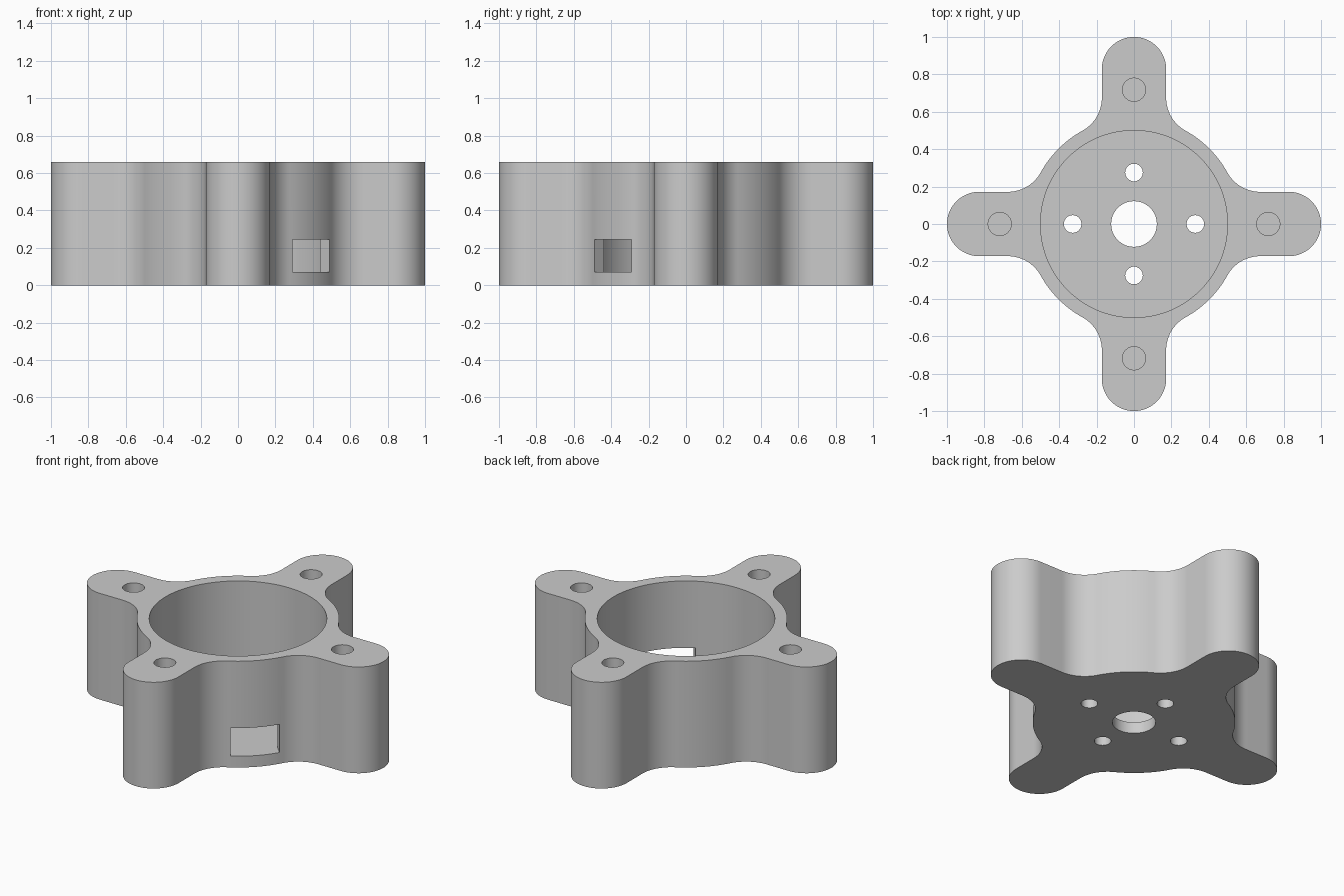
import bpy
import bmesh
from math import sin, cos, pi, atan2, sqrt, radians
from mathutils import Matrix, Vector

cube = bpy.data.objects.get("Cube")
if cube:
    bpy.data.objects.remove(cube, do_unlink=True)

HEIGHT, FLOOR = 0.66, 0.07
BODY_R, BORE_R = 0.57, 0.5
ARM_HALF, FILLET_R = 0.172, 0.2

grey = bpy.data.materials.new("plain_grey")
grey.use_nodes = True
colour = (0.6, 0.6, 0.6, 1)
grey.diffuse_color = colour
grey.node_tree.nodes["Principled BSDF"].inputs["Base Color"].default_value = colour


def arc(cx, cy, r, start, end, steps):
    return [Vector((cx + r * cos(start + (end - start) * i / steps),
                    cy + r * sin(start + (end - start) * i / steps), 0))
            for i in range(steps + 1)]


def prism(name, outline, z0, z1):
    """Extrude a closed flat outline between two heights."""
    bm = bmesh.new()
    face = bm.faces.new([bm.verts.new((p.x, p.y, z0)) for p in outline])
    new = bmesh.ops.extrude_face_region(bm, geom=[face])["geom"]
    verts = [g for g in new if isinstance(g, bmesh.types.BMVert)]
    bmesh.ops.translate(bm, verts=verts, vec=(0, 0, z1 - z0))
    bmesh.ops.recalc_face_normals(bm, faces=bm.faces)
    mesh = bpy.data.meshes.new(name)
    bm.to_mesh(mesh)
    bm.free()
    mesh.materials.append(grey)
    obj = bpy.data.objects.new(name, mesh)
    bpy.context.collection.objects.link(obj)
    return obj


def disc(x, y, r, steps=48):
    return arc(x, y, r, 0, 2 * pi, steps)[:-1]


# Outline of one arm along +x: rounded tip, fillet, then body arc
fx = sqrt((BODY_R + FILLET_R) ** 2 - (ARM_HALF + FILLET_R) ** 2)
fy = ARM_HALF + FILLET_R
body_angle = atan2(fy, fx)
quarter = arc(1 - ARM_HALF, 0, ARM_HALF, -pi / 2, pi / 2, 32)
quarter += arc(fx, fy, FILLET_R, -pi / 2, body_angle - pi, 16)
quarter += arc(0, 0, BODY_R, body_angle, pi / 2 - body_angle, 16)[1:]
quarter += arc(fy, fx, FILLET_R, -pi / 2 - body_angle, -pi, 16)[1:]
outline = []
for k in range(4):
    turn = Matrix.Rotation(k * pi / 2, 3, 'Z')
    outline += [turn @ p for p in quarter]
housing = prism("mount_housing", outline, 0, HEIGHT)

# Bore, shaft hole, floor screw holes and blind arm holes
cutters = [prism("bore_cutter", disc(0, 0, BORE_R, 128), FLOOR, 1),
           prism("shaft_hole_cutter", disc(0, 0, 0.122, 64), -0.1, 0.3)]
for sx, sy in ((1, 0), (-1, 0), (0, 1), (0, -1)):
    cutters.append(prism("floor_hole_cutter",
                         disc(sx * 0.328, sy * 0.275, 0.047), -0.1, 0.3))
    cutters.append(prism("arm_hole_cutter",
                         disc(sx * 0.718, sy * 0.718, 0.062), 0.3, 1))

# Cable window through the wall, between the front and left arms
turn = Matrix.Rotation(-pi / 4, 3, 'Z')
window = [turn @ Vector(p) for p in
          ((0.4, -0.14, 0), (0.8, -0.14, 0), (0.8, 0.14, 0), (0.4, 0.14, 0))]
cutters.append(prism("window_cutter", window, FLOOR, 0.245))

bpy.context.view_layer.objects.active = housing
housing.select_set(True)
for cutter in cutters:
    mod = housing.modifiers.new(cutter.name, 'BOOLEAN')
    mod.operation = 'DIFFERENCE'
    mod.solver = 'EXACT'
    mod.object = cutter
    bpy.ops.object.modifier_apply(modifier=mod.name)
    bpy.data.objects.remove(cutter, do_unlink=True)

bpy.ops.object.shade_smooth_by_angle(angle=radians(30))
